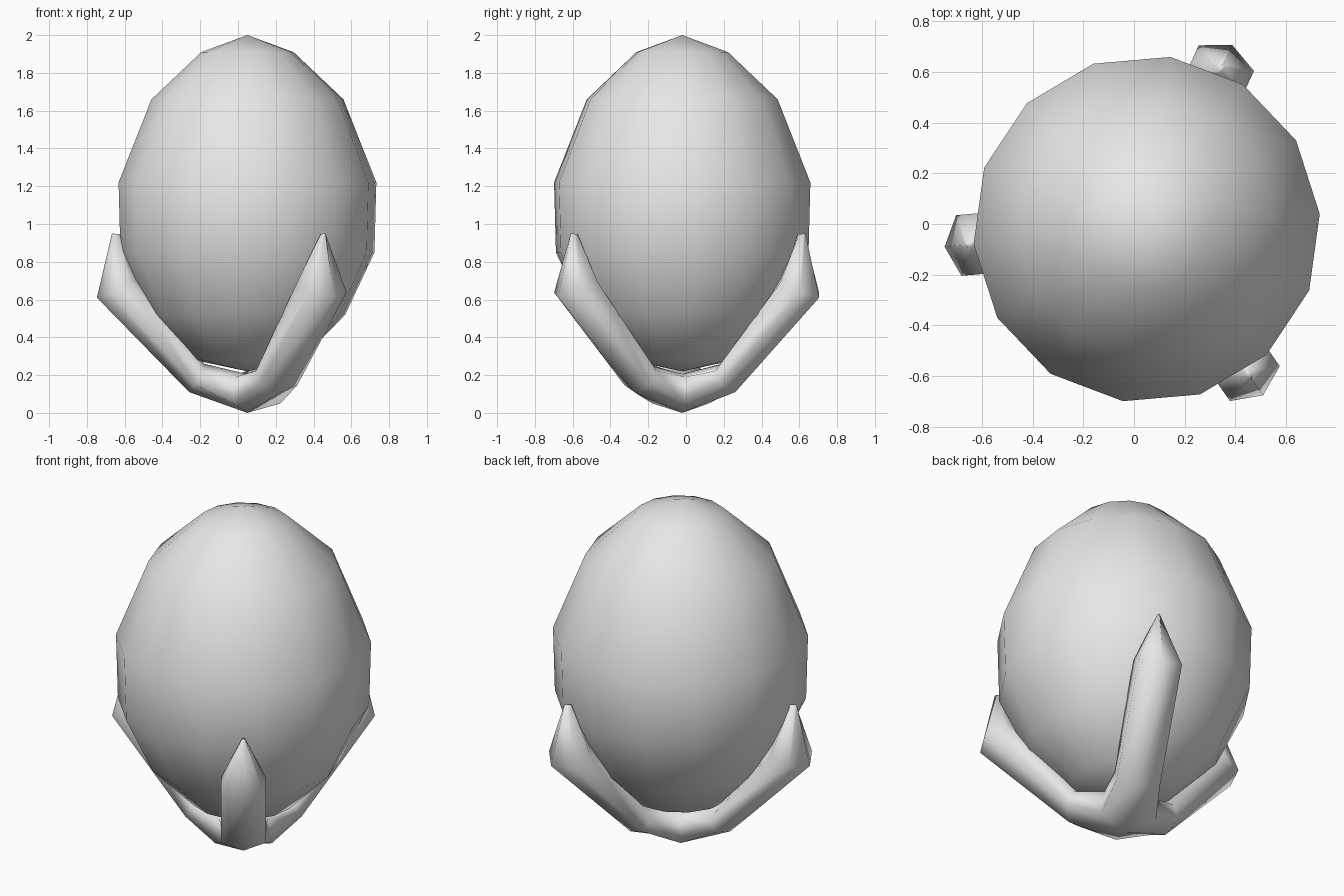
import bpy, bmesh, math
from mathutils import Vector

if "Cube" in bpy.data.objects:
    bpy.data.objects.remove(bpy.data.objects["Cube"])

CX, CY = 0.05, -0.02          # shared vertical axis of egg and claw
START = math.radians(5)       # angle of the first egg rib

grey = bpy.data.materials.new("light_grey")
grey.diffuse_color = (0.8, 0.8, 0.8, 1)
grey.use_nodes = True
grey.node_tree.nodes["Principled BSDF"].inputs["Base Color"].default_value = grey.diffuse_color


def polar(r, angle, z, t=0.0):
    """Point at radius r along an angle, shifted sideways by t."""
    c, s = math.cos(angle), math.sin(angle)
    return Vector((CX + r * c - t * s, CY + r * s + t * c, z))


def finish(bm, name):
    bmesh.ops.recalc_face_normals(bm, faces=bm.faces[:])
    for f in bm.faces:
        f.smooth = True
    mesh = bpy.data.meshes.new(name)
    bm.to_mesh(mesh)
    bm.free()
    mesh.materials.append(grey)
    obj = bpy.data.objects.new(name, mesh)
    bpy.context.collection.objects.link(obj)


def bridge(bm, a, b):
    n = len(a)
    for i in range(n):
        j = (i + 1) % n
        bm.faces.new((a[i], a[j], b[j], b[i]))


# Egg: 14-sided lathe of a (radius, height) profile
SIDES = 14
profile = [(0.285, 0.28), (0.52, 0.52), (0.675, 0.85), (0.685, 1.22), (0.51, 1.66), (0.245, 1.91)]
bm = bmesh.new()
rings = [[bm.verts.new(polar(r, START + i * math.tau / SIDES, z)) for i in range(SIDES)]
         for r, z in profile]
for a, b in zip(rings, rings[1:]):
    bridge(bm, a, b)
for ring, z in ((rings[0], 0.22), (rings[-1], 2.0)):
    pole = bm.verts.new((CX, CY, z))
    for i in range(SIDES):
        bm.faces.new((pole, ring[i], ring[(i + 1) % SIDES]))
finish(bm, "egg")

# Claw: three hexagonal prongs growing out of a small hub
# each ring: outer (r, z), inner (r, z), half width
prong = [((0.31, 0.11), (0.23, 0.26), 0.12),
         ((0.80, 0.61), (0.575, 0.72), 0.12),
         ((0.72, 0.95), (0.675, 0.945), 0.008)]
bm = bmesh.new()
bottom = bm.verts.new((CX, CY, 0.0))
top = bm.verts.new((CX, CY, 0.205))
bases, low, high = [], [], []
for k in range(3):
    ang = math.radians(65 + 120 * k)
    prong_rings = []
    for outer, inner, w in prong:
        ring = []
        for f, side in ((0, 0), (0.25, 1), (0.75, 1), (1, 0), (0.75, -1), (0.25, -1)):
            r = outer[0] + (inner[0] - outer[0]) * f
            z = outer[1] + (inner[1] - outer[1]) * f
            ring.append(bm.verts.new(polar(r, ang, z, side * w)))
        prong_rings.append(ring)
    for a, b in zip(prong_rings, prong_rings[1:]):
        bridge(bm, a, b)
    bm.faces.new(prong_rings[-1])
    bases.append(prong_rings[0])
    # crotch points between this prong and the next
    low.append(bm.verts.new(polar(0.175, ang + math.pi / 3, 0.05)))
    high.append(bm.verts.new(polar(0.15, ang + math.pi / 3, 0.19)))

# Hub faces joining the prongs
for k in range(3):
    o, l1, u1, i, u2, l2 = bases[k]
    for quad in ((bottom, o, l1, low[k]), (low[k], l1, u1, high[k]), (high[k], u1, i, top),
                 (top, i, u2, high[k - 1]), (high[k - 1], u2, l2, low[k - 1]),
                 (low[k - 1], l2, o, bottom)):
        bm.faces.new(quad)
finish(bm, "claw_stand")
